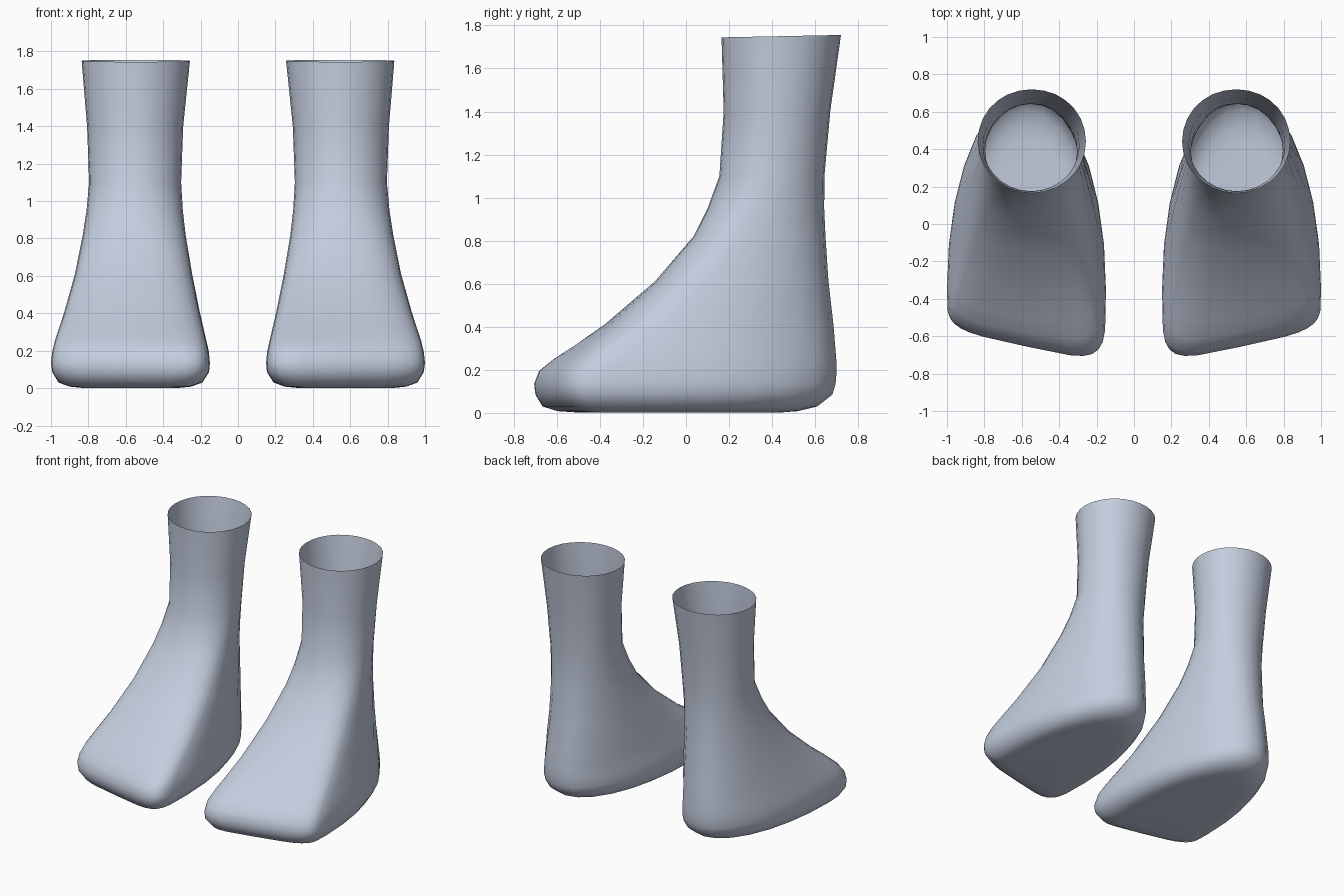
import bpy, math

if "Cube" in bpy.data.objects:
    bpy.data.objects.remove(bpy.data.objects["Cube"])

SIDES = 28

skin = bpy.data.materials.new("pale blue grey")
skin.diffuse_color = (0.55, 0.61, 0.73, 1)
skin.use_nodes = True
skin.node_tree.nodes["Principled BSDF"].inputs["Base Color"].default_value = skin.diffuse_color

# Horizontal sections of one foot, from sole to cuff:
# z, front y, back y, widest y, inner x, outer x, front squareness, toe slant
SECTIONS = [
    (0.008, -0.56, 0.52, -0.30, 0.25, 0.90, 4.5, 0.28),
    (0.030, -0.62, 0.61, -0.33, 0.19, 0.96, 4.8, 0.30),
    (0.085, -0.65, 0.68, -0.35, 0.155, 0.993, 5.0, 0.30),
    (0.135, -0.655, 0.695, -0.35, 0.15, 1.00, 5.0, 0.30),
    (0.195, -0.635, 0.70, -0.34, 0.156, 0.993, 4.8, 0.30),
    (0.250, -0.58, 0.698, -0.30, 0.168, 0.98, 4.4, 0.26),
    (0.310, -0.50, 0.693, -0.23, 0.182, 0.96, 4.0, 0.20),
    (0.410, -0.37, 0.685, -0.10, 0.205, 0.928, 3.4, 0.12),
    (0.610, -0.145, 0.662, 0.10, 0.245, 0.872, 2.8, 0.05),
    (0.820, 0.035, 0.648, 0.25, 0.28, 0.83, 2.4, 0.0),
    (0.950, 0.10, 0.642, 0.32, 0.295, 0.81, 2.15, 0.0),
    (1.100, 0.155, 0.643, 0.39, 0.304, 0.796, 2.0, 0.0),
    (1.400, 0.175, 0.67, 0.42, 0.293, 0.807, 2.0, 0.0),
    (1.750, 0.165, 0.72, 0.44, 0.257, 0.836, 2.0, 0.0),
]


def section(z, front, back, mid, inner, outer, square, slant):
    """Rounded heel on one half, squared and slanted toe on the other."""
    cx, half = (inner + outer) / 2, (outer - inner) / 2
    ring = []
    for i in range(SIDES):
        a = 2 * math.pi * i / SIDES
        c, s = math.cos(a), math.sin(a)
        power = 2 / square if s < 0 else 2 / 2.05
        u = math.copysign(abs(c) ** power, c)
        v = abs(s) ** power
        if s < 0:
            y = mid - (mid - front) * v * (1 - slant * u)
        else:
            y = mid + (back - mid) * v
        tilt = 0.02 * (y - 0.44) if z > 1.7 else 0   # cuff leans slightly
        ring.append((cx + half * u, y, z + tilt))
    return ring


def build_foot(name, side):
    verts = [(side * x, y, z) for s in SECTIONS for x, y, z in section(*s)]
    faces = []
    for r in range(len(SECTIONS) - 1):
        for i in range(SIDES):
            j = (i + 1) % SIDES
            a, b = r * SIDES, (r + 1) * SIDES
            faces.append((a + i, a + j, b + j, b + i))
    # flat sole: a slightly smaller inner ring closed by one face
    n = len(verts)
    for x, y, z in section(0.002, -0.48, 0.44, -0.27, 0.31, 0.84, 4.5, 0.25):
        verts.append((side * x, y, z))
    for i in range(SIDES):
        j = (i + 1) % SIDES
        faces.append((n + i, n + j, j, i))
    faces.append(tuple(reversed(range(n, n + SIDES))))
    if side < 0:
        faces = [tuple(reversed(f)) for f in faces]
    mesh = bpy.data.meshes.new(name)
    mesh.from_pydata(verts, [], faces)
    mesh.materials.append(skin)
    mesh.polygons.foreach_set("use_smooth", [True] * len(mesh.polygons))
    mesh.update()
    obj = bpy.data.objects.new(name, mesh)
    bpy.context.collection.objects.link(obj)


# Mirrored pair with open cuffs
build_foot("left_foot", 1)
build_foot("right_foot", -1)
